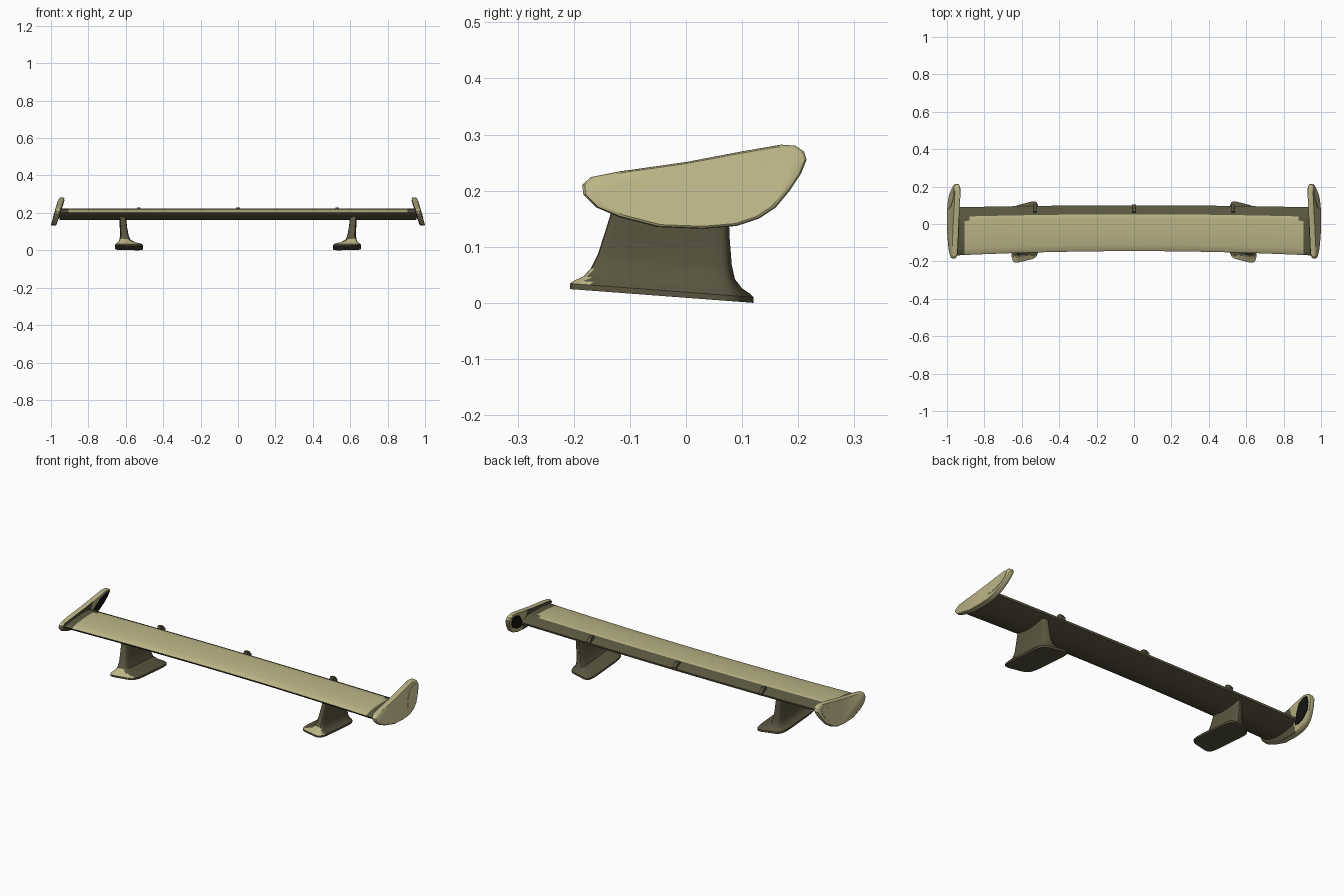
import bpy, bmesh, math

cube = bpy.data.objects.get("Cube")
if cube:
    bpy.data.objects.remove(cube, do_unlink=True)


def material(name, rgb):
    m = bpy.data.materials.new(name)
    m.use_nodes = True
    m.diffuse_color = (*rgb, 1)
    bsdf = next(n for n in m.node_tree.nodes if n.type == 'BSDF_PRINCIPLED')
    bsdf.inputs["Base Color"].default_value = (*rgb, 1)
    return m


TAN = material("tan", (0.50, 0.46, 0.24))
OLIVE = material("dark olive", (0.10, 0.092, 0.05))
BLACK = material("black", (0.008, 0.008, 0.006))


def loft(name, loops, mats, rule=None, mirror=False, cut_y=None):
    """Bridge equal-length loops of points, cap both ends, colour faces by rule."""
    bm = bmesh.new()
    rings = [[bm.verts.new(p) for p in loop] for loop in loops]
    n = len(rings[0])
    for a, b in zip(rings, rings[1:]):
        for i in range(n):
            j = (i + 1) % n
            bm.faces.new((a[i], a[j], b[j], b[i]))
    bm.faces.new(rings[0])
    bm.faces.new(rings[-1])
    if cut_y is not None:
        bmesh.ops.bisect_plane(bm, geom=bm.verts[:] + bm.edges[:] + bm.faces[:],
                               plane_co=(0, cut_y, 0), plane_no=(0, 1, 0))
    bmesh.ops.recalc_face_normals(bm, faces=bm.faces[:])
    if rule:
        for f in bm.faces:
            f.material_index = rule(f.calc_center_median(), f.normal)
    me = bpy.data.meshes.new(name)
    bm.to_mesh(me)
    bm.free()
    for m in mats:
        me.materials.append(m)
    ob = bpy.data.objects.new(name, me)
    bpy.context.collection.objects.link(ob)
    if mirror:
        ob.modifiers.new("mirror", 'MIRROR').use_mirror_merge = False
    bpy.ops.object.select_all(action='DESELECT')
    ob.select_set(True)
    bpy.context.view_layer.objects.active = ob
    bpy.ops.object.shade_smooth_by_angle(angle=math.radians(28))
    return ob


# Wing: airfoil section swept across the width, bowed forward at the ends
AIRFOIL = [(-0.145, 0.202), (-0.135, 0.209), (-0.11, 0.215), (-0.07, 0.220), (-0.02, 0.223),
           (0.03, 0.2235), (0.052, 0.222), (0.10, 0.197), (0.097, 0.186), (0.05, 0.170),
           (0.0, 0.162), (-0.05, 0.161), (-0.10, 0.171), (-0.135, 0.189)]
half = [0.955, 0.93, 0.905, 0.88, 0.8, 0.65, 0.5, 0.33, 0.16]
stations = [-x for x in half] + [0] + half[::-1]


def wing_loop(x):
    bow = (x / 0.955) ** 2
    return [(x, y - bow * (0.016 - 0.05 * y), z) for y, z in AIRFOIL]


def wing_colour(c, nrm):
    edge = 0.88 if c.y > 0.02 else 0.905
    return 0 if nrm.z > 0.3 and nrm.y < 0.25 and abs(c.x) < edge else 1


loft("wing", [wing_loop(x) for x in stations], [TAN, OLIVE], wing_colour)


# Clips along the trailing edge
def clip(name, x, mirror):
    side = [(0.062, 0.215), (0.066, 0.229), (0.085, 0.227), (0.104, 0.205), (0.102, 0.19)]
    loft(name, [[(x + d, y, z) for y, z in side] for d in (-0.01, 0.01)], [OLIVE], mirror=mirror)


clip("center_clip", 0, False)
clip("side_clips", 0.53, True)

# Endplates: leaning teardrop slabs with rounded rims
PLATE = [(-0.185, 0.21), (-0.17, 0.224), (-0.12, 0.234), (0, 0.251), (0.1, 0.27),
         (0.17, 0.282), (0.195, 0.28), (0.21, 0.27), (0.215, 0.255), (0.205, 0.23),
         (0.185, 0.20), (0.16, 0.17), (0.13, 0.15), (0.09, 0.137), (0.03, 0.132),
         (-0.05, 0.135), (-0.12, 0.153), (-0.16, 0.17), (-0.183, 0.193)]
OVAL = [(0.078, 0.175), (0.095, 0.172), (0.13, 0.18), (0.17, 0.205), (0.187, 0.235),
        (0.187, 0.262), (0.165, 0.263), (0.13, 0.25), (0.10, 0.215)]


def slab_loop(outline, offset, scale):
    cy = sum(p[0] for p in outline) / len(outline)
    cz = sum(p[1] for p in outline) / len(outline)
    pts = [(cy + (y - cy) * scale, cz + (z - cz) * scale) for y, z in outline]
    return [(0.996 - 0.3 * (z - 0.15) + offset, y, z) for y, z in pts]


rim = [(0, 0.94), (-0.003, 0.98), (-0.009, 1), (-0.021, 1), (-0.027, 0.98), (-0.03, 0.94)]
loft("endplates", [slab_loop(PLATE, t, s) for t, s in rim], [TAN, OLIVE],
     lambda c, nrm: 1 if nrm.x < -0.6 and c.y < 0.06 else 0, True, 0.06)
loft("endplate_outer_panels", [slab_loop(OVAL, t, 1) for t in (-0.003, 0.002)], [TAN], mirror=True)
loft("endplate_inner_recesses", [slab_loop(OVAL, t, 1.12) for t in (-0.033, -0.028)],
     [BLACK], mirror=True)

# Pedestals: thin stems flaring into skewed feet (height, x range, y range)
SECTIONS = [(0, 0.508, 0.657, -0.197, 0.112), (0.010, 0.508, 0.657, -0.197, 0.112),
            (0.016, 0.515, 0.652, -0.190, 0.107), (0.024, 0.55, 0.642, -0.174, 0.099),
            (0.040, 0.575, 0.634, -0.160, 0.090), (0.065, 0.585, 0.630, -0.148, 0.086),
            (0.110, 0.593, 0.632, -0.133, 0.084), (0.172, 0.600, 0.636, -0.113, 0.083)]


def power(v):
    return math.copysign(abs(v) ** 0.35, v)


def stem_loop(h, x0, x1, y0, y1, count=24):
    loop = []
    for i in range(count):
        a = math.tau * (i + 0.5) / count
        x = (x0 + x1) / 2 + (x1 - x0) / 2 * power(math.cos(a))
        y = (y0 + y1) / 2 + (y1 - y0) / 2 * power(math.sin(a)) - 0.25 * (x - 0.58)
        loop.append((x, y, max(0, 0.009 - 0.075 * y) + h))
    return loop


loft("pedestals", [stem_loop(*s) for s in SECTIONS], [OLIVE, TAN],
     lambda c, nrm: 1 if c.y < -0.17 and nrm.z > 0.3 else 0, True)
